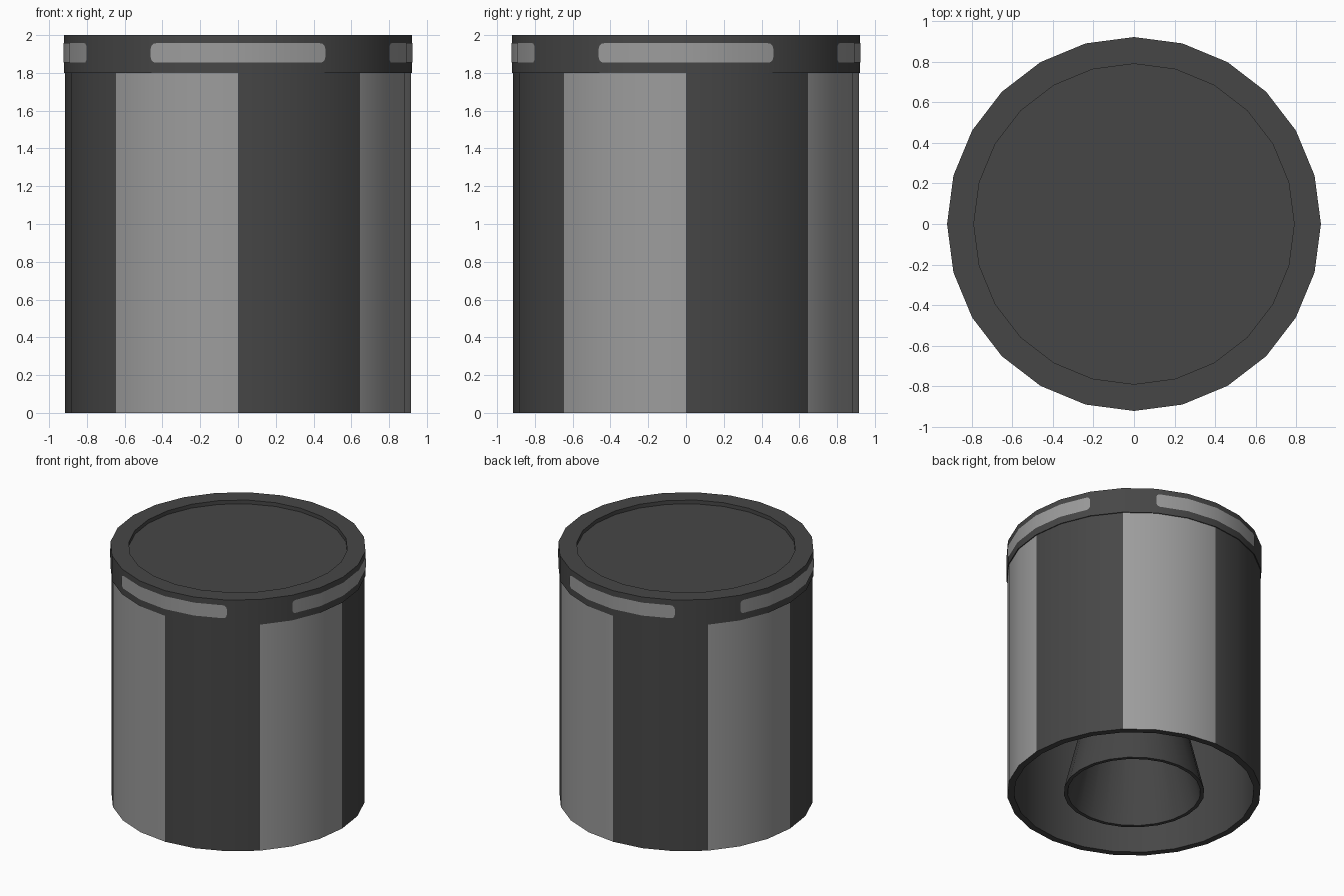
import bpy, bmesh, math

if "Cube" in bpy.data.objects:
    bpy.data.objects.remove(bpy.data.objects["Cube"])

SIDES = 24


def material(name, v):
    m = bpy.data.materials.new(name)
    m.diffuse_color = (v, v, v, 1)
    m.use_nodes = True
    m.node_tree.nodes["Principled BSDF"].inputs["Base Color"].default_value = m.diffuse_color
    return m


dark = material("dark grey", 0.062)
light = material("light grey", 0.335)


def finish(bm, name, mats):
    for f in bm.faces:
        f.smooth = True
    me = bpy.data.meshes.new(name)
    bm.to_mesh(me)
    bm.free()
    for m in mats:
        me.materials.append(m)
    me.set_sharp_from_angle(angle=math.radians(30))
    ob = bpy.data.objects.new(name, me)
    bpy.context.collection.objects.link(ob)
    return ob


def lathe(profile):
    """Spin (radius, z) points round z; outer walls run downward."""
    bm = bmesh.new()
    rings = []
    for r, z in profile:
        if r == 0:
            rings.append([bm.verts.new((0, 0, z))] * SIDES)
        else:
            rings.append([bm.verts.new((r * math.cos(math.tau * i / SIDES),
                                        r * math.sin(math.tau * i / SIDES), z))
                          for i in range(SIDES)])
    for a, b in zip(rings, rings[1:]):
        for i in range(SIDES):
            j = (i + 1) % SIDES
            bm.faces.new(list(dict.fromkeys((a[i], b[i], b[j], a[j]))))
    bm.normal_update()
    return bm


# Hollow body with alternating 45 degree panels on the outer wall
bm = lathe([(0.915, 1.8), (0.915, 0), (0.866, 0), (0.866, 1.2), (0, 1.2)])
for f in bm.faces:
    c = f.calc_center_median()
    if c.x * f.normal.x + c.y * f.normal.y > 0.5:
        sector = int((math.degrees(math.atan2(c.y, c.x)) % 360) // 45)
        f.material_index = sector % 2
finish(bm, "tank_body", [dark, light])

# Top collar with recessed lid
finish(lathe([(0, 1.97), (0.79, 1.97), (0.79, 2), (0.922, 2),
              (0.922, 1.8), (0.91, 1.8)]), "top_collar", [dark])

# Tapered nozzle inside the open bottom
finish(lathe([(0.22, 1.2), (0.507, 0), (0.48, 0), (0.2, 1.15), (0, 1.15)]),
       "nozzle", [dark])


# Rounded marker strips following the collar's facets
def strip(name, centre):
    bm = bmesh.new()
    half, cr = 30.0, 0.03
    corner = [0, 0.15, 0.5, 1.1, 1.87]
    offs = [-half + c for c in corner] + [-15, 0, 15] + [half - c for c in reversed(corner)]
    cols = []
    for o in offs:
        a = centre + o
        r = 0.925 * math.cos(math.radians(7.5)) / math.cos(math.radians(a % 15 - 7.5))
        d = min(cr, (half - abs(o)) / 1.87 * cr)
        cut = cr - math.sqrt(max(0, cr * cr - (cr - d) ** 2))
        x, y = r * math.cos(math.radians(a)), r * math.sin(math.radians(a))
        cols.append((bm.verts.new((x, y, 1.854 + cut)), bm.verts.new((x, y, 1.957 - cut))))
    for (l0, h0), (l1, h1) in zip(cols, cols[1:]):
        bm.faces.new((l0, l1, h1, h0))
    finish(bm, name, [light])


for side, angle in (("right", 0), ("back", 90), ("left", 180), ("front", 270)):
    strip("collar_strip_" + side, angle)
